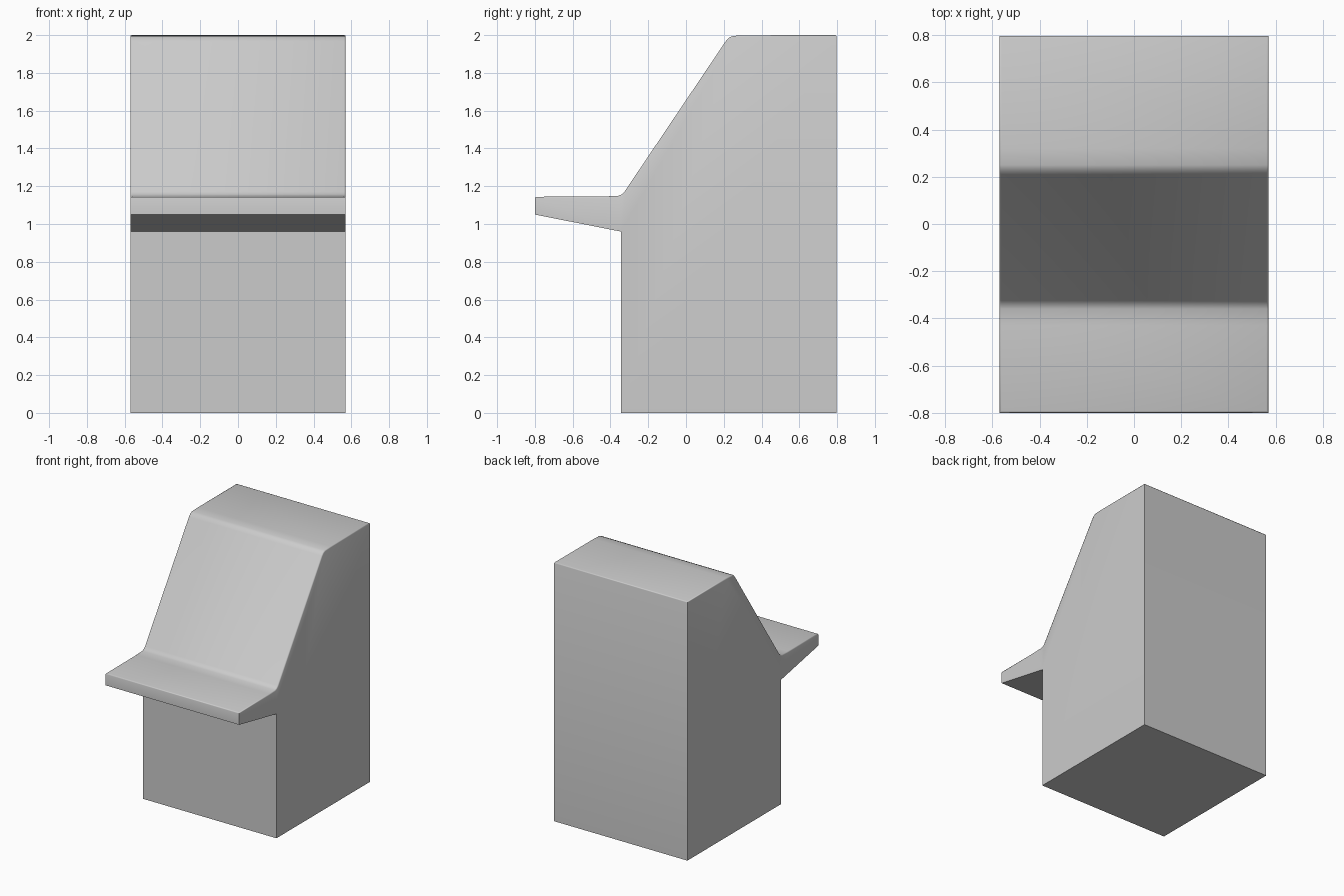
import bpy, bmesh

if "Cube" in bpy.data.objects:
    bpy.data.objects.remove(bpy.data.objects["Cube"])

HALF_W = 0.57

# Side profile (y, z): the top surface first, from back edge to front lip
top = [(0.797, 2.0), (0.32, 1.999), (0.25, 1.996), (0.228, 1.987), (0.21, 1.967),
       (-0.325, 1.172), (-0.34, 1.157), (-0.36, 1.149), (-0.43, 1.146), (-0.8, 1.144)]
under = [(-0.8, 1.05), (-0.345, 0.96), (-0.345, 0.0), (0.797, 0.0)]
profile = top + under

# Extrude the profile across the width
bm = bmesh.new()
sides = [[bm.verts.new((x, y, z)) for y, z in profile] for x in (-HALF_W, HALF_W)]
left, right = sides
bm.faces.new(left)
bm.faces.new(right[::-1])
n = len(profile)
for i in range(n):
    j = (i + 1) % n
    bm.faces.new((left[i], right[i], right[j], left[j]))
bmesh.ops.recalc_face_normals(bm, faces=bm.faces[:])

# Soften the rim around the top surface
last = len(top) - 1
rim = [bm.edges.get((s[i], s[i + 1])) for s in sides for i in range(last)]
rim += [bm.edges.get((left[i], right[i])) for i in (0, last)]
bmesh.ops.bevel(bm, geom=rim, offset=0.008, offset_type='OFFSET', segments=2,
                profile=0.5, affect='EDGES', clamp_overlap=True)

mesh = bpy.data.meshes.new("cabinet_body")
bm.to_mesh(mesh)
bm.free()
body = bpy.data.objects.new("cabinet_body", mesh)
bpy.context.collection.objects.link(body)

# Smooth the rounded bends, keep the hard edges
bpy.context.view_layer.objects.active = body
body.select_set(True)
bpy.ops.object.shade_smooth_by_angle(angle=0.8)
